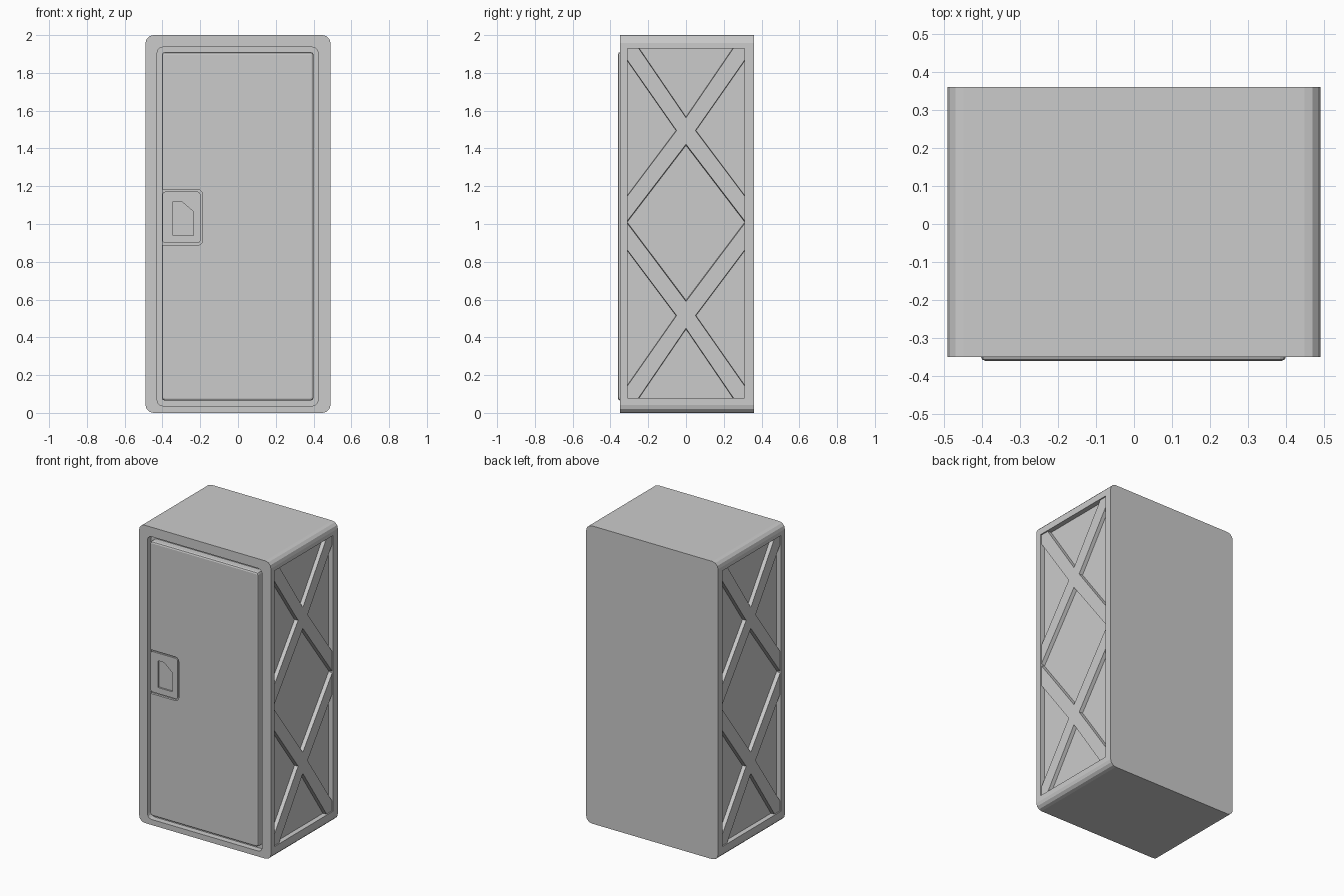
import bpy, bmesh, math
from mathutils import Vector

if "Cube" in bpy.data.objects:
    bpy.data.objects.remove(bpy.data.objects["Cube"])


def rounded_rect(u0, u1, v0, v1, r, seg=3):
    pts = []
    for cu, cv, a0 in ((u1 - r, v1 - r, 0), (u0 + r, v1 - r, 90),
                       (u0 + r, v0 + r, 180), (u1 - r, v0 + r, 270)):
        for i in range(seg + 1):
            a = math.radians(a0 + 90 * i / seg)
            pts.append((cu + r * math.cos(a), cv + r * math.sin(a)))
    return pts


def prism(name, outlines, axis, a, b, taper=1.0):
    """Extrude outlines along 'x' (points are y,z) or 'y' (points are x,z)."""
    bm = bmesh.new()

    def place(u, v, d):
        return (d, u, v) if axis == 'x' else (u, d, v)

    for pts in outlines:
        c = sum((Vector(p) for p in pts), Vector((0, 0))) / len(pts)
        lo = [bm.verts.new(place(u, v, a)) for u, v in pts]
        far = [c + (Vector(p) - c) * taper for p in pts]
        hi = [bm.verts.new(place(p.x, p.y, b)) for p in far]
        bm.faces.new(lo)
        bm.faces.new(hi[::-1])
        n = len(pts)
        for i in range(n):
            j = (i + 1) % n
            bm.faces.new((lo[i], hi[i], hi[j], lo[j]))
    bmesh.ops.recalc_face_normals(bm, faces=bm.faces)
    me = bpy.data.meshes.new(name)
    bm.to_mesh(me)
    bm.free()
    ob = bpy.data.objects.new(name, me)
    bpy.context.collection.objects.link(ob)
    return ob


def apply(ob, kind, **settings):
    mod = ob.modifiers.new(kind.title(), kind)
    for k, v in settings.items():
        setattr(mod, k, v)
    with bpy.context.temp_override(object=ob, active_object=ob, selected_objects=[ob]):
        bpy.ops.object.modifier_apply(modifier=mod.name)


def cut(ob, cutter):
    cutter.hide_render = True
    apply(ob, 'BOOLEAN', operation='DIFFERENCE', solver='EXACT', object=cutter)
    bpy.data.objects.remove(cutter)


def box(u0, u1, v0, v1):
    return [(u0, v0), (u1, v0), (u1, v1), (u0, v1)]


# Cabinet shell with door opening and side recesses
shell = prism("cabinet_shell", [rounded_rect(-0.49, 0.49, 0, 2, 0.042)], 'y', -0.35, 0.36)
cut(shell, prism("door_opening", [rounded_rect(-0.428, 0.424, 0.037, 1.936, 0.03)], 'y', -0.45, -0.31))
for s in (-1, 1):
    cut(shell, prism("side_recess", [box(-0.31, 0.31, 0.078, 1.93)], 'x', s * 0.457, s * 0.6))

# Cross-braced lattice on each side
upper = [[(0, 1.57), (0.30, 2.01), (-0.30, 2.01)]]
for s in (-1, 1):
    upper.append([(s * 0.055, 1.495), (s * 0.35, 1.917), (s * 0.35, 1.102)])
holes = upper + [[(u, 2.01 - v) for u, v in p] for p in upper]
holes.append([(0, 1.412), (0.308, 1.01), (0, 0.60), (-0.308, 1.01)])
lattice = prism("side_lattice", [box(-0.312, 0.312, 0.076, 1.932)], 'x', 0.45, 0.482)
cut(lattice, prism("lattice_holes", holes, 'x', 0.44, 0.49, 1.03))
apply(lattice, 'MIRROR')

# Door slab with softened front edges and a handle pocket
door = prism("door", [rounded_rect(-0.403, 0.40, 0.065, 1.91, 0.015, 2)], 'y', -0.36, -0.30)
apply(door, 'BEVEL', width=0.012, segments=2, limit_method='ANGLE', angle_limit=math.radians(60))
cut(door, prism("handle_pocket", [rounded_rect(-0.5, -0.188, 0.888, 1.182, 0.025)], 'y', -0.4, -0.345))

# Handle plate with a clipped-corner finger recess
plate = prism("handle_plate", [rounded_rect(-0.40, -0.199, 0.899, 1.171, 0.015)], 'y', -0.34, -0.357)
cut(plate, prism("finger_recess", [[(-0.345, 0.94), (-0.235, 0.94), (-0.235, 1.065),
                                    (-0.30, 1.12), (-0.345, 1.12)]], 'y', -0.4, -0.346))
